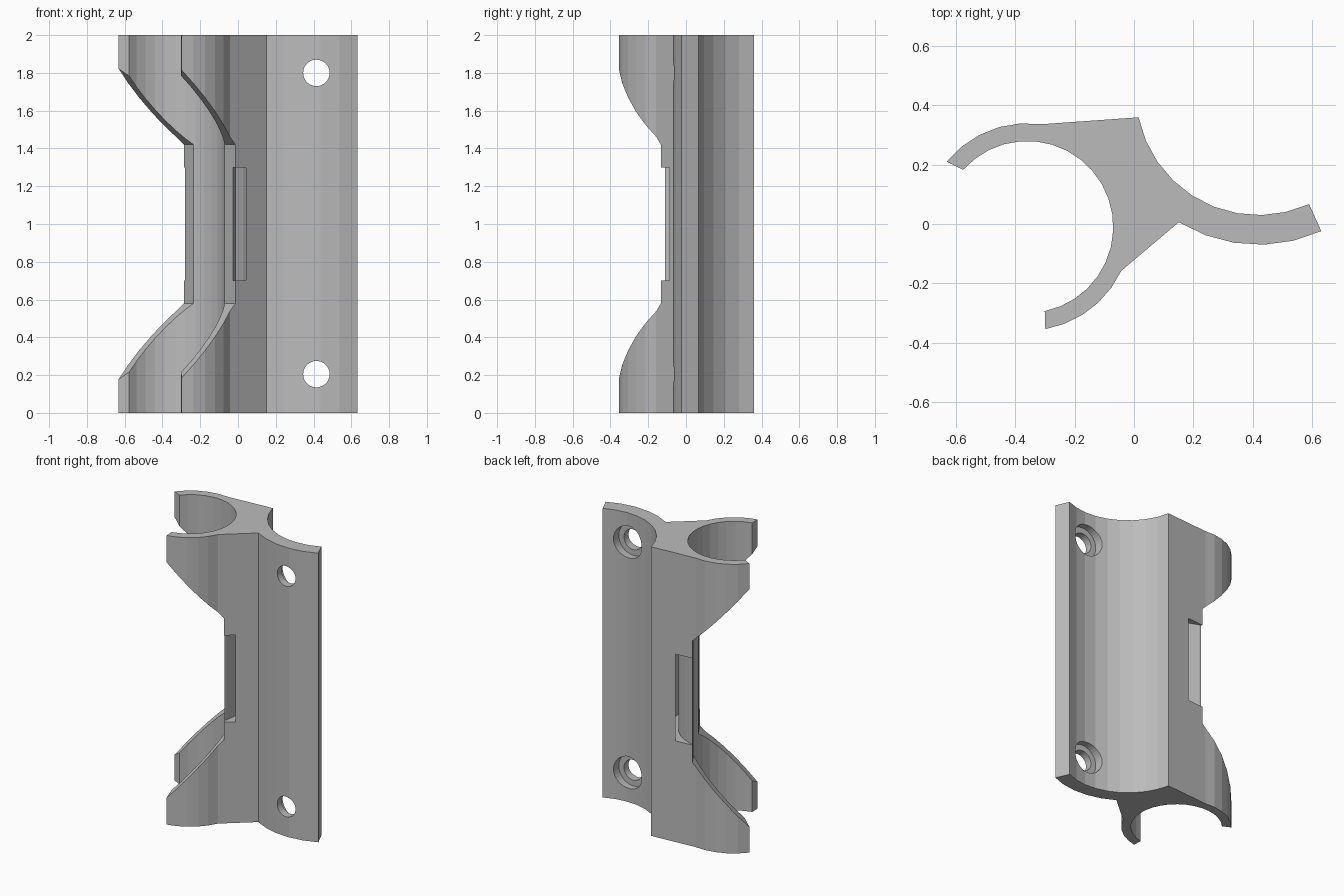
import bpy
import bmesh
from math import cos, sin, radians
from mathutils import Matrix, Vector

if "Cube" in bpy.data.objects:
    bpy.data.objects.remove(bpy.data.objects["Cube"])

grey = bpy.data.materials.new("plain grey")
grey.use_nodes = True
GREY = (0.5, 0.5, 0.5, 1)
grey.diffuse_color = GREY
grey.node_tree.nodes["Principled BSDF"].inputs["Base Color"].default_value = GREY

CLIP = (-0.36, -0.01)      # axis of the open tube clip
SADDLE = (0.42, 0.443)     # axis of the curved mounting flange


def arc(centre, radius, start, end, steps):
    """Points along an arc, angles in degrees."""
    angles = [radians(start + (end - start) * i / steps) for i in range(steps + 1)]
    return [(centre[0] + radius * cos(a), centre[1] + radius * sin(a)) for a in angles]


def prism(name, outline, low, high, matrix=Matrix()):
    """Extrude a flat outline between two heights, then place it."""
    bm = bmesh.new()
    face = bm.faces.new([bm.verts.new((x, y, low)) for x, y in outline])
    grown = bmesh.ops.extrude_face_region(bm, geom=[face])["geom"]
    bmesh.ops.translate(bm, vec=(0, 0, high - low),
                        verts=[v for v in grown if isinstance(v, bmesh.types.BMVert)])
    bm.transform(matrix)
    bmesh.ops.recalc_face_normals(bm, faces=bm.faces)
    mesh = bpy.data.meshes.new(name)
    bm.to_mesh(mesh)
    bm.free()
    mesh.materials.append(grey)
    obj = bpy.data.objects.new(name, mesh)
    bpy.context.collection.objects.link(obj)
    return obj


def cut(target, cutter):
    """Subtract a cutter and discard it."""
    cutter.hide_render = True
    mod = target.modifiers.new("cut", 'BOOLEAN')
    mod.operation = 'DIFFERENCE'
    mod.solver = 'EXACT'
    mod.object = cutter
    bpy.context.view_layer.objects.active = target
    bpy.ops.object.modifier_apply(modifier=mod.name)
    bpy.data.objects.remove(cutter)


# Bracket body: clip arms, web and flange in one extruded section
section = (arc(CLIP, 0.35, -80, -25, 5)
           + arc(SADDLE, 0.513, 238.4, 294.4, 5)
           + arc(SADDLE, 0.413, 294.4, 191.6, 9)
           + arc(CLIP, 0.35, 82, 141, 5)
           + arc(CLIP, 0.29, 138.3, -78.3, 20))
bracket = prism("clip_bracket", section, 0, 2)

# Sloped mouth that shortens the clip arms in the middle
across, up = Vector((cos(radians(30)), sin(radians(30)), 0)), Vector((0, 0, 1))
mouth_frame = Matrix((across, up, across.cross(up))).transposed().to_4x4()
mouth = [(-0.54, 0.07), (-0.078, 0.58), (-0.078, 1.42), (-0.54, 1.93)]
cut(bracket, prism("mouth_cutter", mouth, -1, 1, mouth_frame))

# Curved strap slot running through the web around the clip
slot = arc(CLIP, 0.35, -80, 140, 20) + arc(CLIP, 0.41, 140, -80, 20)
cut(bracket, prism("slot_cutter", slot, 0.7, 1.3))

# Screw holes, counterbored from the back
for height in (0.205, 1.8):
    hole_frame = Matrix.Translation((0.415, 0, height)) @ Matrix.Rotation(radians(-90), 4, 'X')
    for radius, low in ((0.07, -0.3), (0.11, -0.015)):
        circle = arc((0, 0), radius, 0, 348.75, 31)
        cut(bracket, prism("hole_cutter", circle, low, 0.3, hole_frame))
